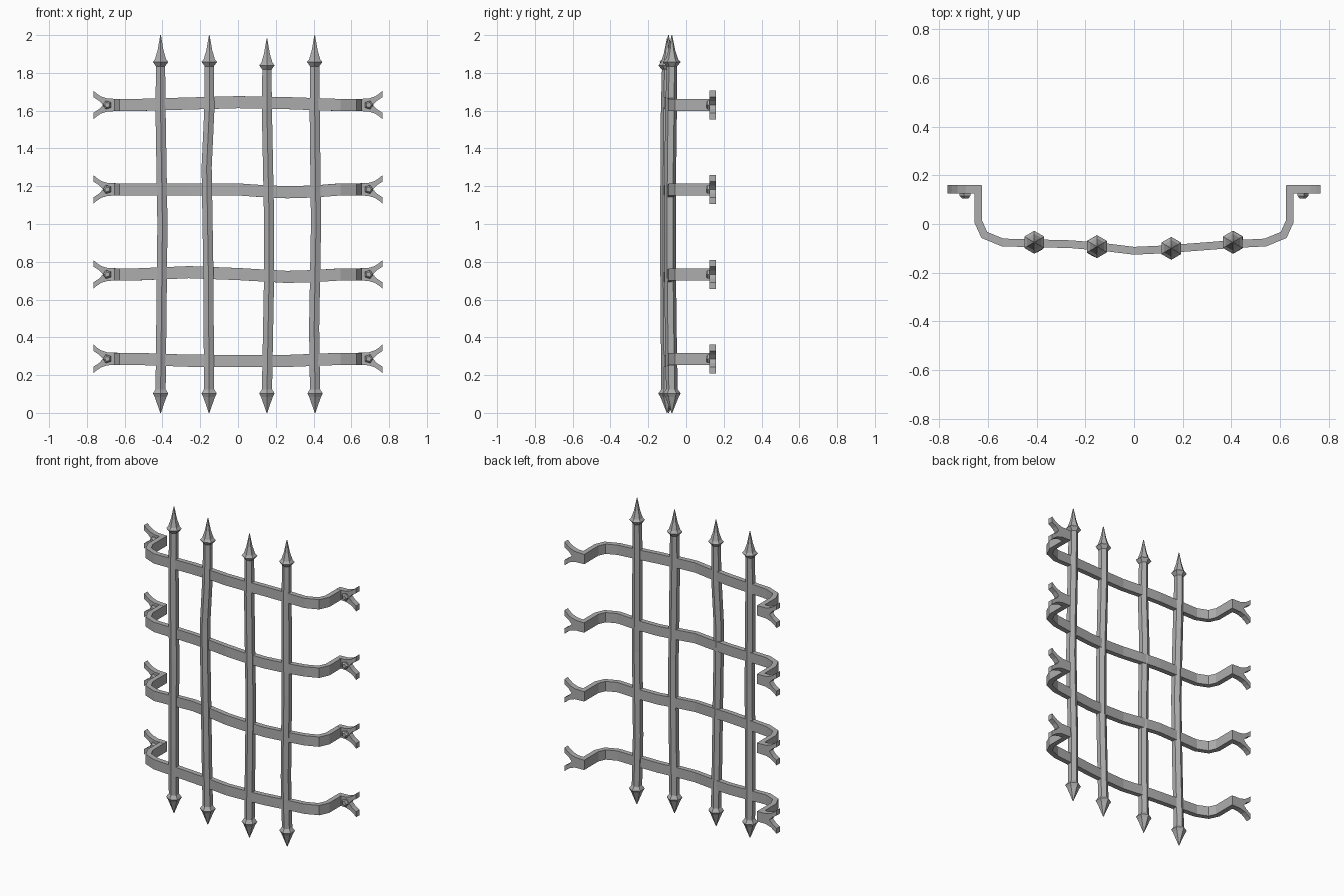
import bpy, bmesh
from math import sin, cos, pi
from mathutils import Vector

cube = bpy.data.objects.get("Cube")
if cube:
    bpy.data.objects.remove(cube)

iron = bpy.data.materials.new("wrought_iron_grey")
iron.use_nodes = True
GREY = (0.42, 0.42, 0.42, 1)
iron.diffuse_color = GREY
iron.node_tree.nodes["Principled BSDF"].inputs["Base Color"].default_value = GREY


def finish(bm, name):
    bmesh.ops.recalc_face_normals(bm, faces=bm.faces)
    mesh = bpy.data.meshes.new(name)
    bm.to_mesh(mesh)
    bm.free()
    mesh.materials.append(iron)
    obj = bpy.data.objects.new(name, mesh)
    bpy.context.scene.collection.objects.link(obj)
    return obj


def loft(name, rings):
    """Skin a list of equal point loops and cap both ends."""
    bm = bmesh.new()
    loops = [[bm.verts.new(p) for p in ring] for ring in rings]
    n = len(loops[0])
    for a, b in zip(loops, loops[1:]):
        for i in range(n):
            j = (i + 1) % n
            bm.faces.new((a[i], a[j], b[j], b[i]))
    bm.faces.new(loops[0])
    bm.faces.new(loops[-1])
    return finish(bm, name)


def sample(points, t):
    """Piecewise linear lookup in (position, value) pairs."""
    for (a, u), (b, v) in zip(points, points[1:]):
        if t <= b:
            return u + (v - u) * max(0, (t - a) / (b - a))
    return points[-1][1]


# Upright hexagonal bars with spear finials, each bent slightly by hand
SHAFT = 0.031
PROFILE = [(0.0, 0.002), (0.085, 0.036), (0.103, 0.047), (0.125, SHAFT),
           (0.45, SHAFT), (0.75, SHAFT), (1.0, SHAFT), (1.3, SHAFT),
           (1.6, SHAFT), (1.835, 0.028), (1.858, 0.047), (1.872, 0.034),
           (1.92, 0.018), (2.0, 0.002)]


def upright(name, y, sway, lean, top):
    rings = []
    for z, r in PROFILE:
        cx = sample(sway, z)
        cy = y + lean * sin(pi * min(1, max(0, (z - 0.1) / 1.75)))
        zz = z if z < 1.7 else z + top
        rings.append([(cx + r * sin(k * pi / 3), cy + r * cos(k * pi / 3), zz)
                      for k in range(6)])
    loft(name, rings)


upright("upright_bar_outer_right", -0.075, [(0.1, -0.41), (1.0, -0.40), (1.6, -0.41)], -0.012, 0)
upright("upright_bar_inner_right", -0.093, [(0.1, -0.153), (0.75, -0.157), (1.3, -0.166), (1.6, -0.152)], -0.012, 0)
upright("upright_bar_inner_left", -0.100, [(0.1, 0.153), (0.75, 0.165), (1.0, 0.165), (1.6, 0.153)], -0.006, -0.018)
upright("upright_bar_outer_left", -0.075, [(0.1, 0.408), (0.45, 0.403), (1.0, 0.413), (1.6, 0.406)], -0.010, 0)

# Flat crossbars: plan path, bent back to the wall at both ends
ARM = [(0.64, 0.158), (0.64, 0.01), (0.615, -0.045), (0.54, -0.076)]
MIDDLE = [(-0.26, -0.083), (-0.13, -0.094), (0, -0.110), (0.13, -0.104),
          (0.26, -0.094), (0.4, -0.083)]
PATH = [Vector((-x, y)) for x, y in ARM] + [Vector(p) for p in MIDDLE] \
    + [Vector(p) for p in reversed(ARM)]
HALF_THICK, HALF_HIGH = 0.016, 0.032


def crossbar(name, heights):
    rings = []
    for i, p in enumerate(PATH):
        before = (p - PATH[i - 1]).normalized() if i else None
        after = (PATH[i + 1] - p).normalized() if i + 1 < len(PATH) else None
        before, after = before or after, after or before
        tangent = (before + after).normalized()
        side = Vector((-tangent.y, tangent.x)) * HALF_THICK / tangent.dot(before)
        z = sample(heights, p.x)
        rings.append([(*(p + side * s), z + HALF_HIGH * h)
                      for s, h in ((-1, -1), (1, -1), (1, 1), (-1, 1))])
    loft(name, rings)


# Fishtail wall plate outline, upper half, measured from the bar axis
FORK_TOP = [(0.626, 0.032), (0.69, 0.034), (0.725, 0.045), (0.75, 0.062),
            (0.766, 0.077), (0.766, 0.042), (0.735, 0.022)]
FORK = FORK_TOP + [(0.715, 0)] + [(x, -z) for x, z in reversed(FORK_TOP)]


def wall_fixing(side, label, z):
    loft("fishtail_plate_" + label,
         [[(side * x, y, z + dz) for x, dz in FORK] for y in (0.125, 0.16)])
    # Five-sided rivet head
    loft("rivet_" + label,
         [[(side * (0.692 + r * cos(k * 2 * pi / 5)), y, z + r * sin(k * 2 * pi / 5))
           for k in range(5)]
          for y, r in ((0.13, 0.024), (0.115, 0.024), (0.105, 0.014))])


ROWS = {
    "bottom": [(-0.64, 0.286), (-0.54, 0.286), (-0.26, 0.276), (0.26, 0.275), (0.54, 0.286)],
    "lower": [(-0.54, 0.733), (-0.26, 0.745), (0, 0.735), (0.26, 0.720), (0.4, 0.724), (0.54, 0.733)],
    "upper": [(-0.54, 1.183), (0, 1.183), (0.13, 1.174), (0.26, 1.168), (0.4, 1.172), (0.54, 1.183)],
    "top": [(-0.54, 1.630), (-0.26, 1.638), (0, 1.645), (0.26, 1.640), (0.54, 1.630)],
}
for row, heights in ROWS.items():
    crossbar("crossbar_" + row, heights)
    for side, word in ((-1, "right"), (1, "left")):
        wall_fixing(side, row + "_" + word, heights[0][1])
